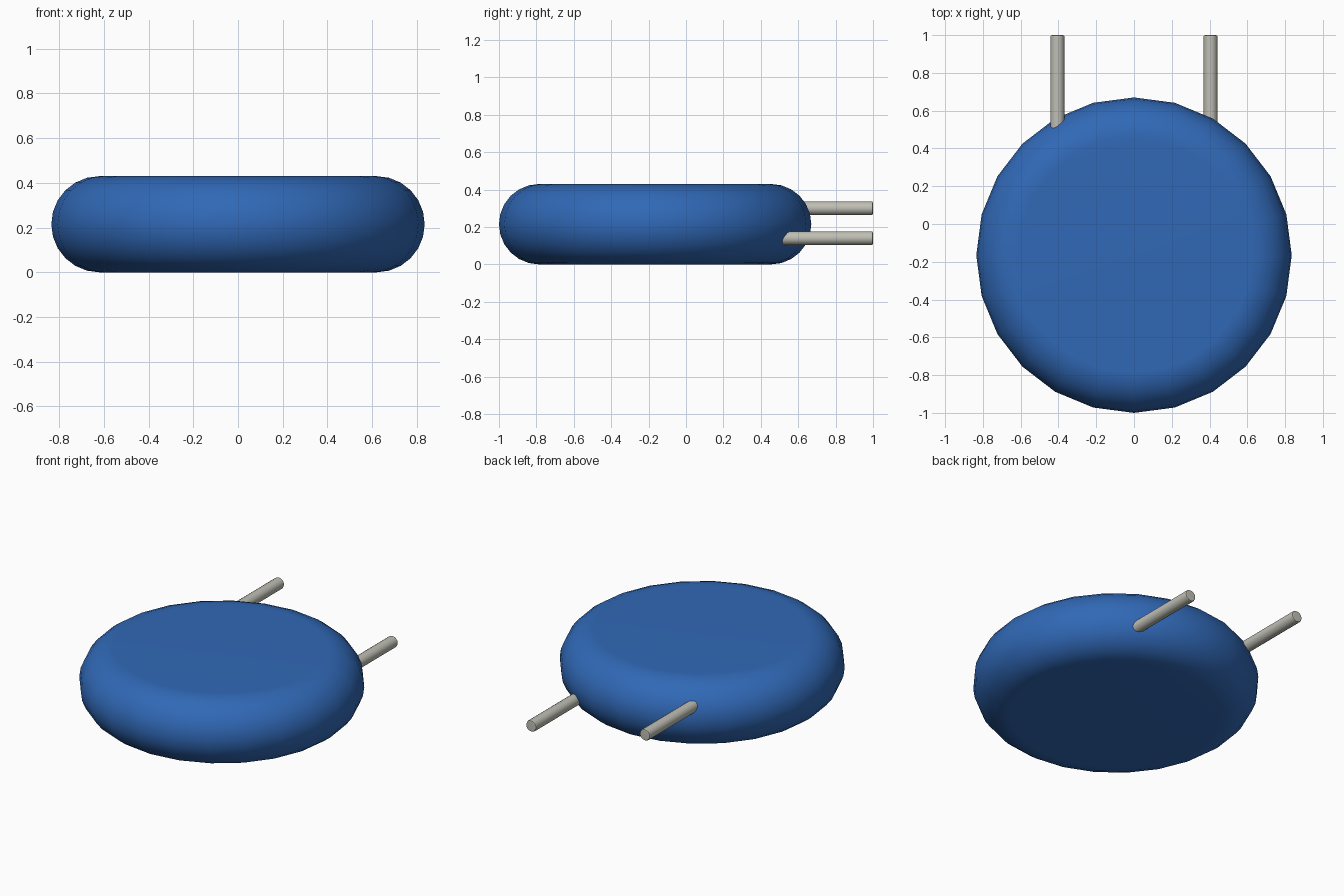
import bpy, bmesh
from math import pi, sin, cos, radians
from mathutils import Vector

cube = bpy.data.objects.get("Cube")
if cube:
    bpy.data.objects.remove(cube, do_unlink=True)


def material(name, color):
    mat = bpy.data.materials.new(name)
    mat.use_nodes = True
    mat.diffuse_color = color
    mat.node_tree.nodes["Principled BSDF"].inputs["Base Color"].default_value = color
    return mat


blue = material("blue coating", (0.03, 0.14, 0.47, 1))
metal = material("tinned wire", (0.52, 0.52, 0.46, 1))


def finish(name, bm, mat, location):
    bmesh.ops.recalc_face_normals(bm, faces=bm.faces)
    mesh = bpy.data.meshes.new(name)
    bm.to_mesh(mesh)
    bm.free()
    mesh.materials.append(mat)
    obj = bpy.data.objects.new(name, mesh)
    bpy.context.collection.objects.link(obj)
    obj.location = location
    bpy.ops.object.select_all(action='DESELECT')
    bpy.context.view_layer.objects.active = obj
    obj.select_set(True)
    bpy.ops.object.shade_smooth_by_angle(angle=radians(40))
    weighted = obj.modifiers.new("weighted normals", 'WEIGHTED_NORMAL')
    weighted.keep_sharp = True
    return obj


# Round disc body: a flat disc with a half-circle rim, spun about z
RADIUS, HALF, RIM_STEPS, SIDES = 0.835, 0.215, 12, 24
CENTRE = Vector((0, -0.165, HALF))
flat = RADIUS - HALF
bm = bmesh.new()
points = [(0, -HALF)]
for i in range(RIM_STEPS + 1):
    a = -pi / 2 + pi * i / RIM_STEPS
    points.append((flat + HALF * cos(a), HALF * sin(a)))
points.append((0, HALF))
verts = [bm.verts.new((r, 0, z)) for r, z in points]
edges = [bm.edges.new(pair) for pair in zip(verts, verts[1:])]
bmesh.ops.spin(bm, geom=verts + edges, cent=(0, 0, 0), axis=(0, 0, 1),
               angle=2 * pi, steps=SIDES, use_merge=True)
bmesh.ops.remove_doubles(bm, verts=bm.verts, dist=0.0005)
finish("disc_body", bm, blue, CENTRE)

# Two straight wire leads, one near each flat side of the disc
WIRE, START, END = 0.037, 0.35, 1.0
for name, x, z in (("left_lead", 0.405, 0.14), ("right_lead", -0.405, 0.30)):
    bm = bmesh.new()
    bmesh.ops.create_cone(bm, cap_ends=True, segments=16, radius1=WIRE,
                          radius2=WIRE, depth=END - START)
    rims = [e for e in bm.edges if any(len(f.verts) > 4 for f in e.link_faces)]
    bmesh.ops.bevel(bm, geom=rims, offset=0.009, segments=2, profile=0.5,
                    affect='EDGES')
    for v in bm.verts:
        v.co = Vector((v.co.x, v.co.z, -v.co.y))
    finish(name, bm, metal, (x, (START + END) / 2, z))
